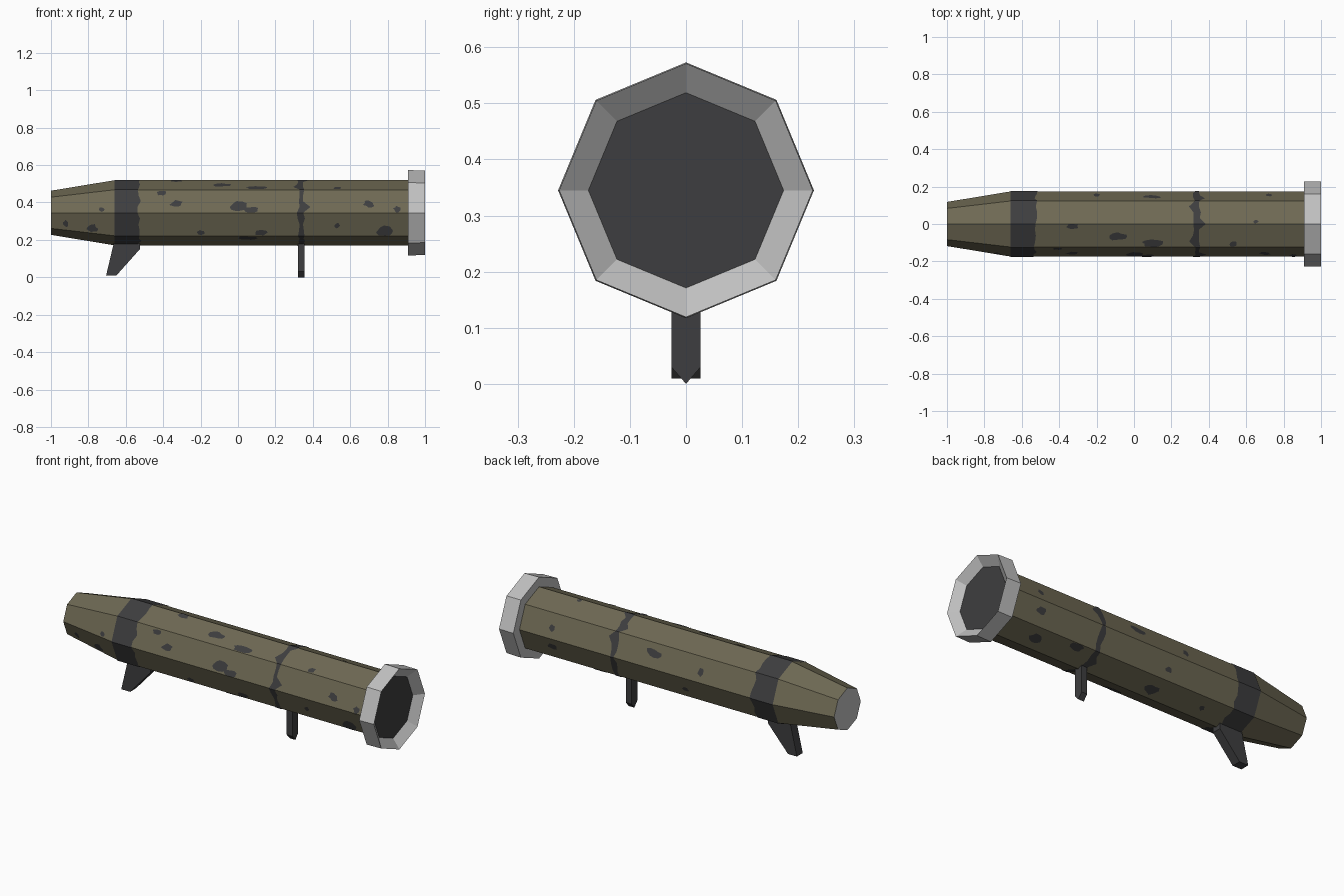
import bpy, bmesh, math, random
from mathutils import Vector

random.seed(4)
if "Cube" in bpy.data.objects:
    bpy.data.objects.remove(bpy.data.objects["Cube"], do_unlink=True)

SIDES = 8
AXIS_Z = 0.345
RADIUS = 0.174
TAIL_RADIUS = 0.118
TAPER_X = -0.66


def material(name, rgb):
    mat = bpy.data.materials.new(name)
    mat.use_nodes = True
    mat.diffuse_color = (*rgb, 1)
    mat.node_tree.nodes["Principled BSDF"].inputs["Base Color"].default_value = (*rgb, 1)
    return mat


olive = material("olive", (0.156, 0.141, 0.087))
dark = material("charcoal", (0.048, 0.048, 0.05))
grey = material("light grey", (0.53, 0.53, 0.53))


def finish(name, bm, mats, fix_normals=True):
    if fix_normals:
        bmesh.ops.recalc_face_normals(bm, faces=bm.faces)
    mesh = bpy.data.meshes.new(name)
    bm.to_mesh(mesh)
    bm.free()
    for mat in mats:
        mesh.materials.append(mat)
    obj = bpy.data.objects.new(name, mesh)
    bpy.context.collection.objects.link(obj)
    return obj


def on_axis(x, r, k):
    """Corner k of the eight-sided section at x."""
    a = math.tau * k / SIDES
    return Vector((x, r * math.cos(a), AXIS_Z + r * math.sin(a)))


def lathe(name, profile, mats, closed=False):
    """Sweep (x, radius) points round the axis; open profiles get end caps."""
    bm = bmesh.new()
    rings = [[bm.verts.new(on_axis(x, r, k)) for k in range(SIDES)] for x, r in profile]
    pairs = list(zip(rings, rings[1:]))
    if closed:
        pairs.append((rings[-1], rings[0]))
    for a, b in pairs:
        for k in range(SIDES):
            n = (k + 1) % SIDES
            bm.faces.new((a[k], a[n], b[n], b[k]))
    if not closed:
        for cap in (rings[0], rings[-1]):
            bm.faces.new(cap).material_index = len(mats) - 1
    return finish(name, bm, mats)


def prism(name, outline, axis, start, end, mat):
    """Extrude a flat outline along x or y."""
    bm = bmesh.new()
    place = (lambda p, d: (d, *p)) if axis == "x" else (lambda p, d: (p[0], d, p[1]))
    face = bm.faces.new([bm.verts.new(place(p, start)) for p in outline])
    out = bmesh.ops.extrude_face_region(bm, geom=[face])
    moved = [v for v in out["geom"] if isinstance(v, bmesh.types.BMVert)]
    shift = Vector((end - start, 0, 0)) if axis == "x" else Vector((0, end - start, 0))
    bmesh.ops.translate(bm, verts=moved, vec=shift)
    return finish(name, bm, [mat])


# Body tube with tapered tail and grey tail cap
lathe("tube", [(-1, TAIL_RADIUS), (TAPER_X, RADIUS), (0.955, RADIUS)], [olive, grey])

# Flared muzzle ring with a recessed dark disc
lathe("muzzle_ring", [(0.91, 0.165), (0.91, 0.228), (1, 0.226), (0.96, 0.173)], [grey], closed=True)
lathe("muzzle_disc", [(0.95, 0.174), (0.961, 0.174)], [dark])

# Raked rear grip and upright front grip with pointed foot
prism("rear_grip", [(-0.66, 0.2), (-0.705, 0.01), (-0.65, 0.01), (-0.525, 0.15), (-0.525, 0.2)],
      "y", -0.026, 0.026, dark)
prism("front_grip", [(-0.026, 0.2), (-0.026, 0.03), (0, 0), (0.026, 0.03), (0.026, 0.2)],
      "x", 0.32, 0.355, dark)


# Painted plates: u counts side faces round the tube, one unit per face
def surface(x, u, facet):
    r = RADIUS
    if x < TAPER_X:
        r = TAIL_RADIUS + (RADIUS - TAIL_RADIUS) * (x + 1) / (TAPER_X + 1)
    r += 0.0025
    t = min(max(u - facet, 0), 1)
    return on_axis(x, r, facet).lerp(on_axis(x, r, facet + 1), t)


def plate(bm, points, facet):
    face = bm.faces.new([bm.verts.new(surface(x, u, facet)) for x, u in points])
    face.normal_update()
    middle = face.calc_center_median()
    if face.normal.dot(middle - Vector((middle.x, 0, AXIS_Z))) < 0:
        face.normal_flip()


def band(name, left, right, left_jitter, right_jitter, bulges=()):
    """Ragged painted band running all the way round."""
    steps = 4
    total = SIDES * steps
    lo = [left + random.uniform(-1, 1) * left_jitter for _ in range(total)]
    hi = [right + random.uniform(-1, 1) * right_jitter for _ in range(total)]
    for u, grow in bulges:
        i = round(u * steps) % total
        if grow < 0:
            lo[i] += grow
        else:
            hi[i] += grow
    bm = bmesh.new()
    for facet in range(SIDES):
        ids = range(facet * steps, facet * steps + steps + 1)
        edge = [(lo[i % total], i / steps) for i in ids]
        edge += [(hi[i % total], i / steps) for i in reversed(ids)]
        plate(bm, edge, facet)
    finish(name, bm, [dark], False)


band("rear_band", TAPER_X, -0.527, 0, 0.012)
band("front_band", 0.322, 0.352, 0.008, 0.006,
     [(2.75, -0.03), (1.25, -0.03), (2, 0.035), (3.75, 0.035), (0.75, 0.03), (6.5, -0.03)])

# Camouflage patches: x, u, length, breadth
PATCHES = [
    (-0.33, 3.62, 0.07, 0.3), (0, 3.72, 0.1, 0.4), (0.07, 3.87, 0.08, 0.25),
    (0.7, 3.62, 0.06, 0.3), (0.85, 3.85, 0.04, 0.28), (-0.73, 3.85, 0.03, 0.2),
    (0.79, 4.78, 0.11, 0.45), (-0.78, 4.75, 0.06, 0.4), (-0.92, 4.6, 0.03, 0.4),
    (0.12, 4.85, 0.07, 0.25), (0.53, 4.55, 0.03, 0.25), (-0.2, 4.85, 0.04, 0.2),
    (-0.41, 3.15, 0.05, 0.25), (-0.33, 2.1, 0.07, 0.25), (-0.08, 2.55, 0.1, 0.35),
    (0.1, 2.82, 0.12, 0.3), (0.53, 2.85, 0.04, 0.25), (0.65, 1.9, 0.03, 0.15),
    (0.1, 0.6, 0.09, 0.35), (-0.2, 0.4, 0.04, 0.3), (0.72, 0.4, 0.04, 0.3),
    (0.68, 6.5, 0.07, 0.4), (-0.07, 6.4, 0.09, 0.45), (-0.38, 6.5, 0.03, 0.25),
    (0.45, 6.85, 0.08, 0.35), (-0.1, 7.4, 0.04, 0.2), (0.72, 7.6, 0.06, 0.3),
    (0.05, 5.2, 0.1, 0.35),
]
bm = bmesh.new()
for x, u, length, breadth in PATCHES:
    points = []
    for i in range(11):
        a = math.tau * i / 11
        r = random.uniform(0.35, 0.58)
        points.append((x + length * r * math.cos(a), u + breadth * r * math.sin(a)))
    plate(bm, points, int(u))
finish("camouflage_patches", bm, [dark], False)
